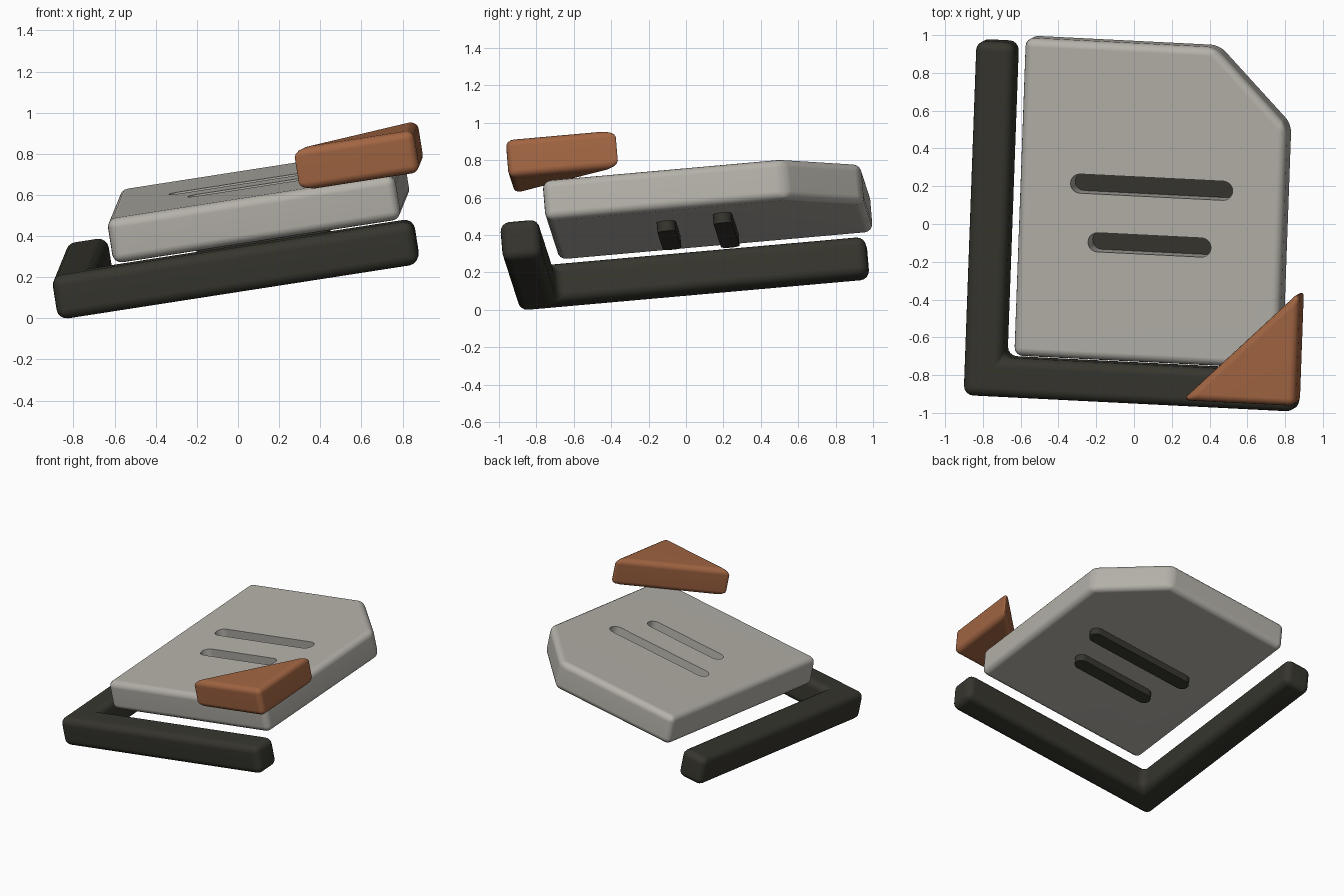
import bpy, bmesh, math
from mathutils import Matrix, Vector

if "Cube" in bpy.data.objects:
    bpy.data.objects.remove(bpy.data.objects["Cube"])

# Shared tilt: every part is laid out in one local frame, then tipped together
ax = Vector((1, -0.05, 0.155)).normalized()
az = ax.cross(Vector((0.032, 1, 0.088))).normalized()
ay = az.cross(ax)
TILT = Matrix((ax, ay, az)).transposed().to_4x4()
TILT.translation = Vector((-0.876, -0.892, -0.012))


def colour(name, rgb):
    m = bpy.data.materials.new(name)
    m.diffuse_color = (*rgb, 1)
    m.use_nodes = True
    m.node_tree.nodes["Principled BSDF"].inputs["Base Color"].default_value = m.diffuse_color
    return m


GREY = colour("warm_grey", (0.46, 0.44, 0.40))
DARK = colour("charcoal_olive", (0.037, 0.036, 0.027))
RUST = colour("rust_orange", (0.36, 0.13, 0.055))


def prism(name, outline, w0, w1, mat, bevel=0.0):
    """Extrude a flat outline between two heights and round its edges."""
    bm = bmesh.new()
    base = bm.faces.new([bm.verts.new((u, v, w0)) for u, v in outline])
    new = bmesh.ops.extrude_face_region(bm, geom=[base])["geom"]
    up = [e for e in new if isinstance(e, bmesh.types.BMVert)]
    bmesh.ops.translate(bm, verts=up, vec=(0, 0, w1 - w0))
    bmesh.ops.recalc_face_normals(bm, faces=bm.faces)
    me = bpy.data.meshes.new(name)
    bm.to_mesh(me)
    bm.free()
    me.materials.append(mat)
    ob = bpy.data.objects.new(name, me)
    ob.matrix_world = TILT
    bpy.context.collection.objects.link(ob)
    if bevel:
        b = ob.modifiers.new("round", 'BEVEL')
        b.width = bevel
        b.segments = 4
    return ob


def capsule(cu, cv, length, width, n=10):
    """Outline of a bar with round ends."""
    r, h = width / 2, length / 2 - width / 2
    pts = []
    for side, start in ((1, -90), (-1, 90)):
        for i in range(n + 1):
            a = math.radians(start + 180 * i / n)
            pts.append((cu + side * h + r * math.cos(a), cv + r * math.sin(a)))
    return pts


def finish(ob):
    bpy.context.view_layer.update()
    bpy.ops.object.select_all(action='DESELECT')
    ob.select_set(True)
    bpy.context.view_layer.objects.active = ob
    for m in list(ob.modifiers):
        bpy.ops.object.modifier_apply(modifier=m.name)
    bpy.ops.object.shade_smooth_by_angle(angle=math.radians(35))
    ob.modifiers.new("even_shading", 'WEIGHTED_NORMAL').keep_sharp = True


# L-shaped frame along the left and front
W, LU, LV = 0.21, 1.78, 1.885
frame = prism("corner_frame",
              [(0, 0), (LU, 0), (LU, W), (W, W), (W, LV), (0, LV)],
              0, 0.215, DARK, 0.05)

# Slab with one clipped corner
u0, u1, v0, v1, clip = 0.298, 1.716, 0.243, 1.934, 0.40
slab = prism("slab",
             [(u0, v0), (u1, v0), (u1, v1 - clip), (u1 - clip, v1), (u0, v1)],
             0.21, 0.43, GREY, 0.045)

# Two slots through the slab, each with a dark bar sunk below the top
cutters, bars = [], []
for label, cv, length in (("long", 1.177, 0.87), ("short", 0.87, 0.66)):
    cut = prism(label + "_slot_cutter", capsule(1.007, cv, length, 0.102),
                0.0, 0.6, GREY)
    cut.hide_render = True
    b = slab.modifiers.new("slot", 'BOOLEAN')
    b.operation = 'DIFFERENCE'
    b.solver = 'EXACT'
    b.object = cut
    cutters.append(cut)
    bars.append(prism(label + "_bar", capsule(1.007, cv, length, 0.10),
                      0.155, 0.27, DARK))

# Triangular corner piece over the front right
cu, cv, leg = 1.85, 0.07, 0.61
corner = prism("corner_wedge", [(cu - leg, cv), (cu, cv), (cu, cv + leg)],
               0.437, 0.645, RUST, 0.04)

for ob in [frame, slab, corner] + bars:
    finish(ob)
for c in cutters:
    bpy.data.objects.remove(c)
